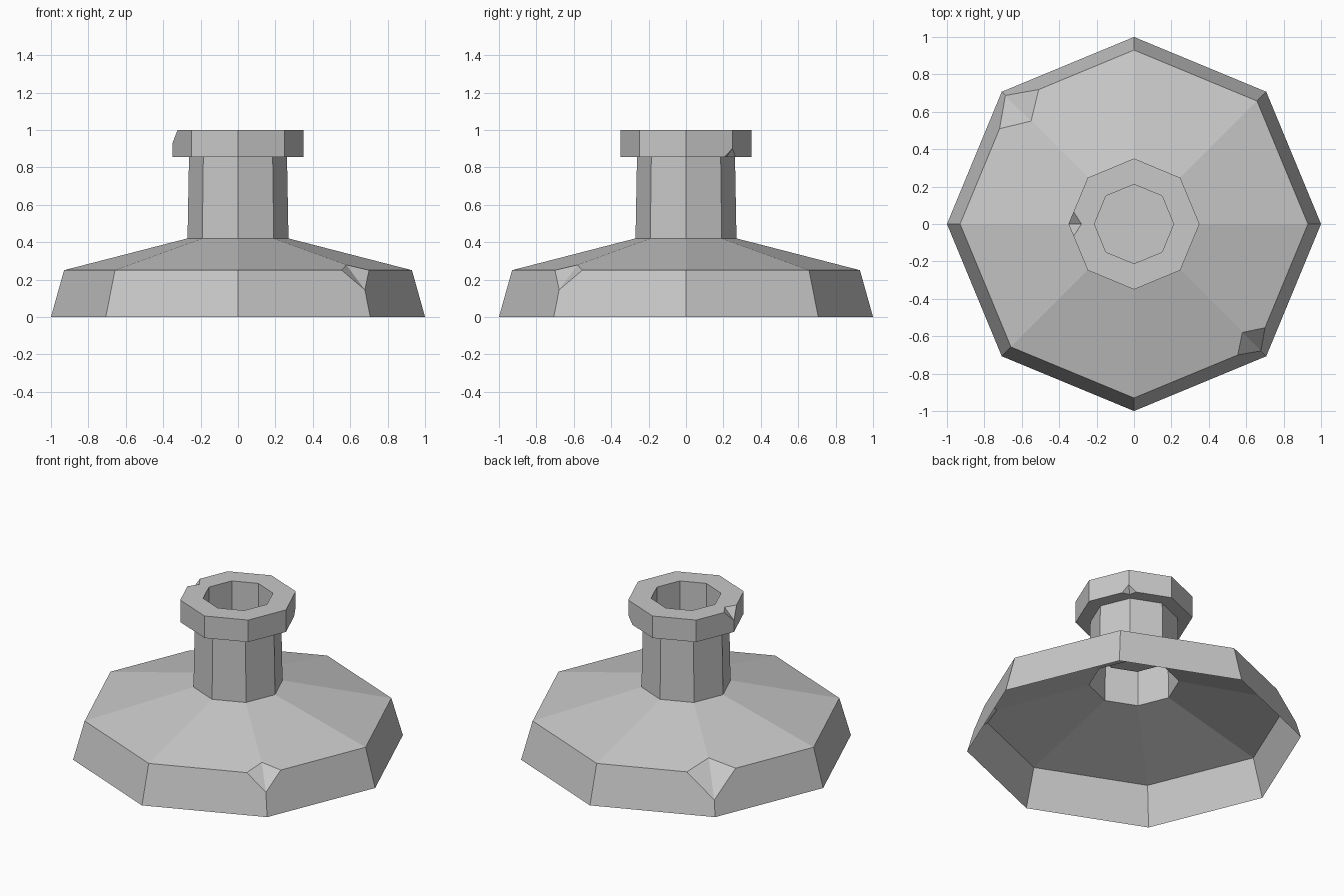
import bpy
import bmesh
from math import cos, sin, tau

cube = bpy.data.objects.get("Cube")
if cube:
    bpy.data.objects.remove(cube, do_unlink=True)

SIDES = 8

# One plain grey for the whole piece
grey = bpy.data.materials.new("plain_grey")
grey.use_nodes = True
colour = (0.58, 0.58, 0.58, 1)
grey.diffuse_color = colour
grey.node_tree.nodes["Principled BSDF"].inputs["Base Color"].default_value = colour

# Profile (radius, height): open skirt, cone, stem, collar, then down the blind bore
PROFILE = [(1, 0), (0.93, 0.25), (0.27, 0.42), (0.262, 0.855),
           (0.35, 0.855), (0.35, 1), (0.212, 1), (0.212, 0.62)]
SKIRT, RIM, STEM, NECK, COLLAR_LOW, COLLAR_TOP, BORE_TOP, BORE_FLOOR = range(8)

bm = bmesh.new()
rings = [[bm.verts.new((r * cos(tau * i / SIDES), r * sin(tau * i / SIDES), z))
          for i in range(SIDES)] for r, z in PROFILE]
for low, high in zip(rings, rings[1:]):
    for i in range(SIDES):
        j = (i + 1) % SIDES
        bm.faces.new((low[i], low[j], high[j], high[i]))
bm.faces.new(rings[BORE_FLOOR])


def chip(ring, corner, side_cut, inward, in_cut, outward, out_cut):
    """Knock a two-faced notch out of one corner of a ring."""
    v = rings[ring][corner]
    ends = [(rings[ring][corner - 1], side_cut),
            (rings[inward][corner], in_cut),
            (rings[ring][(corner + 1) % SIDES], side_cut),
            (rings[outward][corner], out_cut)]
    cuts = []
    for end, fraction in ends:
        edge = bm.edges.get((v, end))
        cuts.append(bmesh.utils.edge_split(edge, v, fraction)[1])
    for a, b in zip(cuts, cuts[1:] + cuts[:1]):
        face = next(f for f in a.link_faces if b in f.verts and v in f.verts)
        bmesh.utils.face_split(face, a, b)
    tip = v.co.copy()
    bmesh.ops.delete(bm, geom=[v], context='VERTS')
    left, inner, right, outer = cuts
    for side in (left, right):
        face = bm.faces.new((side, inner, outer))
        face.normal_update()
        if face.normal.dot(tip - face.calc_center_median()) < 0:
            face.normal_flip()


# Chips on the base rim
chip(RIM, 7, 0.157, STEM, 0.167, SKIRT, 0.42)
chip(RIM, 3, 0.225, STEM, 0.23, SKIRT, 0.6)
# Chips on the collar, one on its top edge and one underneath
chip(COLLAR_TOP, 4, 0.263, BORE_TOP, 0.5, COLLAR_LOW, 0.48)
chip(COLLAR_LOW, 1, 0.17, NECK, 0.5, COLLAR_TOP, 0.31)

mesh = bpy.data.meshes.new("flanged_base")
bm.to_mesh(mesh)
bm.free()
mesh.materials.append(grey)
base = bpy.data.objects.new("flanged_base", mesh)
bpy.context.collection.objects.link(base)
